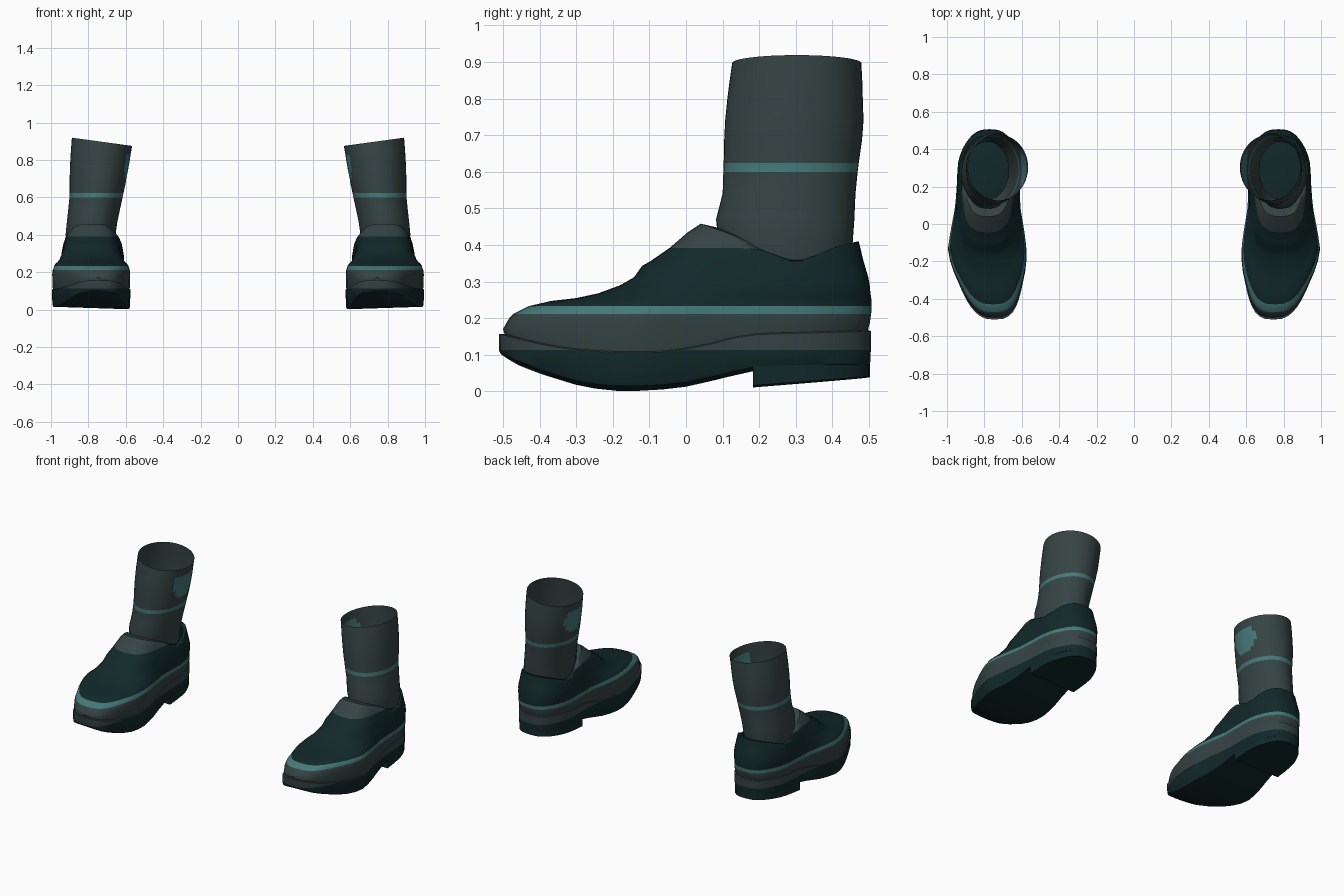
import bpy, bmesh, math

if "Cube" in bpy.data.objects:
    bpy.data.objects.remove(bpy.data.objects["Cube"])

N = 48  # points per ring


def material(name, rgb):
    m = bpy.data.materials.new(name)
    m.diffuse_color = (*rgb, 1)
    m.use_nodes = True
    m.node_tree.nodes["Principled BSDF"].inputs["Base Color"].default_value = m.diffuse_color
    return m


GREY, DARK, TEAL = 0, 1, 2
MATS = [material("slate grey", (0.036, 0.058, 0.057)),
        material("dark teal", (0.006, 0.022, 0.023)),
        material("light teal", (0.06, 0.19, 0.19))]


def lerp(table, v):
    """Smooth interpolation through (position, value) pairs."""
    if v <= table[0][0]:
        return table[0][1]
    for (a, p), (b, q) in zip(table, table[1:]):
        if v <= b:
            s = (v - a) / (b - a)
            return p + (q - p) * s
    return table[-1][1]


# Foot plan (half width, centre line) and sole heights along y
WIDTH = [(-.5, .195), (-.33, .202), (-.22, .217), (-.13, .216), (0, .19), (.1, .174),
         (.2, .178), (.35, .198), (.5, .19)]
CENTRE = [(-.5, .745), (-.4, .757), (-.3, .768), (-.15, .785), (.1, .782), (.5, .772)]
SOLE_TOP = [(-.51, .158), (-.45, .142), (-.38, .126), (-.3, .114), (-.2, .107), (-.05, .108),
            (.05, .125), (.12, .145), (.2, .157), (.5, .165)]
SOLE_LOW = [(-.51, .098), (-.46, .07), (-.4, .047), (-.3, .017), (-.23, .004), (-.17, 0),
            (-.08, .003), (0, .012), (.1, .034), (.18, .055), (.5, .06)]


def foot_ring(yf, yb, scale, zfun, power=.7):
    """Foot-shaped ring from toe (index 0) to heel (index N/2) and back."""
    pts = []
    for i in range(N):
        t = 2 * math.pi * i / N
        y = (yf + yb) / 2 - (yb - yf) / 2 * math.cos(t)
        s = math.sin(t)
        w = lerp(WIDTH, y) * scale * abs(s) ** power
        x = lerp(CENTRE, y) + math.copysign(w, s)
        pts.append((x, y, zfun(x, y)))
    return pts


def loft(name, rings, colour, cap_low=False, cap_high=False, angle=40):
    """Skin a stack of rings; colour(ring_index, centre) gives the material."""
    bm = bmesh.new()
    rows = [[bm.verts.new(p) for p in r] for r in rings]
    n = len(rows[0])
    for k in range(len(rows) - 1):
        for i in range(n):
            j = (i + 1) % n
            f = bm.faces.new((rows[k][i], rows[k][j], rows[k + 1][j], rows[k + 1][i]))
            f.material_index = colour(k, f.calc_center_median())
    # caps are strips running across the foot
    for wanted, row in ((cap_low, rows[0]), (cap_high, rows[-1])):
        if wanted:
            for i in range(n // 2):
                quad = [row[i], row[i + 1], row[(n - i - 1) % n], row[(n - i) % n]]
                f = bm.faces.new(list(dict.fromkeys(quad)))
                f.material_index = DARK
    bmesh.ops.recalc_face_normals(bm, faces=bm.faces)
    me = bpy.data.meshes.new(name)
    bm.to_mesh(me)
    bm.free()
    for m in MATS:
        me.materials.append(m)
    ob = bpy.data.objects.new(name, me)
    bpy.context.collection.objects.link(ob)
    bpy.ops.object.select_all(action='DESELECT')
    ob.select_set(True)
    bpy.context.view_layer.objects.active = ob
    bpy.ops.object.shade_smooth_by_angle(angle=math.radians(angle))
    # the other boot of the pair
    ob.modifiers.new("pair", 'MIRROR').use_mirror_merge = False
    return ob


def tilt(x):
    return .014 * max(0, (x - .57) / .43)


# Sole with a grey welt above the dark tread
def low(x, y):
    return lerp(SOLE_LOW, y) + tilt(x)


def top(x, y):
    return lerp(SOLE_TOP, y)


def split(x, y):
    return min(.113, top(x, y) - .002)


loft("sole", [foot_ring(-.495, .495, .96, low),
              foot_ring(-.507, .503, .985, lambda x, y: low(x, y) + .012 * (split(x, y) - low(x, y)) / .1),
              foot_ring(-.511, .505, .995, split),
              foot_ring(-.511, .506, .995, lambda x, y: top(x, y) - .001),
              foot_ring(-.495, .497, .965, lambda x, y: top(x, y) + .003)],
     lambda k, c: GREY if k >= 2 else DARK, True, True)


# Heel block: the back part of the plan with a straight front
def heel_ring(zfun, scale):
    full = foot_ring(-.507, .503, scale, zfun)
    ring = []
    for x, y, z in full:
        y2 = max(y, .183)
        if y < .183:
            # slide the forward points onto the straight front edge
            edge = lerp(WIDTH, .183) * scale * .955
            side = 1 if x > lerp(CENTRE, y) else -1
            x = lerp(CENTRE, .183) + side * edge * min(1, (y + .507) / .6)
        ring.append((x, y2, zfun(x, y2)))
    return ring


loft("heel_block", [heel_ring(lambda x, y: .01 + .08 * (y - .18) + tilt(x) * .5, .975),
                    heel_ring(lambda x, y: .09, .975)],
     lambda k, c: DARK, True, True, 30)

# Shoe upper: side band, stripe, vamp, then collar and raised tongue
LEVELS = [(.185, -.492, .502, .995), (.2, -.483, .504, 1), (.212, -.472, .506, .995),
          (.233, -.43, .507, .975), (.247, -.37, .507, .955), (.255, -.3, .506, .945),
          (.268, -.24, .504, .94), (.29, -.18, .502, .925), (.312, -.142, .498, .9),
          (.343, -.12, .489, .865), (.356, -.097, .485, .85)]


def collar(x, y):
    return .392 - .036 * math.exp(-((y - .3) / .07) ** 2) + .018 * max(0, (y - .38) / .09)


def tongue(peak):
    def z(x, y):
        f = max(0, min(1, (.2 - y) / (.2 - .02)))
        return collar(x, y) + (peak - .392) * f ** .8
    return z


rings = [foot_ring(-.495, .497, .97, top),
         foot_ring(-.5, .5, .985, lambda x, y: top(x, y) + .015)]
for z, yf, yb, s in LEVELS:
    rings.append(foot_ring(yf, yb, s, lambda x, y, z=z: z))
rings.append(foot_ring(-.045, .472, .80, collar))
rings.append(foot_ring(.005, .464, .77, tongue(.435)))
rings.append(foot_ring(.04, .458, .73, tongue(.465)))
rings.append(foot_ring(.085, .445, .68, tongue(.472)))


def upper_colour(k, c):
    if k < 4:
        return GREY
    if k == 4:
        return TEAL
    return GREY if k >= 13 and c.y < .2 else DARK


loft("shoe_upper", rings, upper_colour)

# Ankle shaft: z, inner x, outer x, front y, back y
SHAFT = [(.3, .67, .9, .13, .44), (.4, .655, .922, .09, .455), (.47, .645, .915, .082, .46),
         (.54, .63, .907, .1, .463), (.6, .617, .901, .102, .469), (.624, .612, .9, .103, .472),
         (.68, .6, .9, .104, .48), (.70, .597, .9, .105, .482), (.74, .59, .899, .107, .485),
         (.80, .58, .896, .113, .483), (.84, .575, .893, .118, .482), (.897, .566, .888, .126, .479)]
rings = []
for k, (z, x0, x1, yf, yb) in enumerate(SHAFT):
    ring = []
    lean = .022 * max(0, (z - .7) / .197)
    for i in range(N):
        t = 2 * math.pi * i / N
        c, s = math.cos(t), math.sin(t)
        ring.append(((x0 + x1) / 2 + (x1 - x0) / 2 * s,
                     (yf + yb) / 2 - (yb - yf) / 2 * c, z + lean * s))
    rings.append(ring)


def shaft_colour(k, c):
    if k == 4:
        return TEAL
    # rounded badge on the inner side
    reach = {6: .045, 7: .075, 8: .085, 9: .08}.get(k, 0)
    return TEAL if c.x < .72 and abs(c.y - .295) < reach else GREY


loft("ankle_shaft", rings, shaft_colour)
